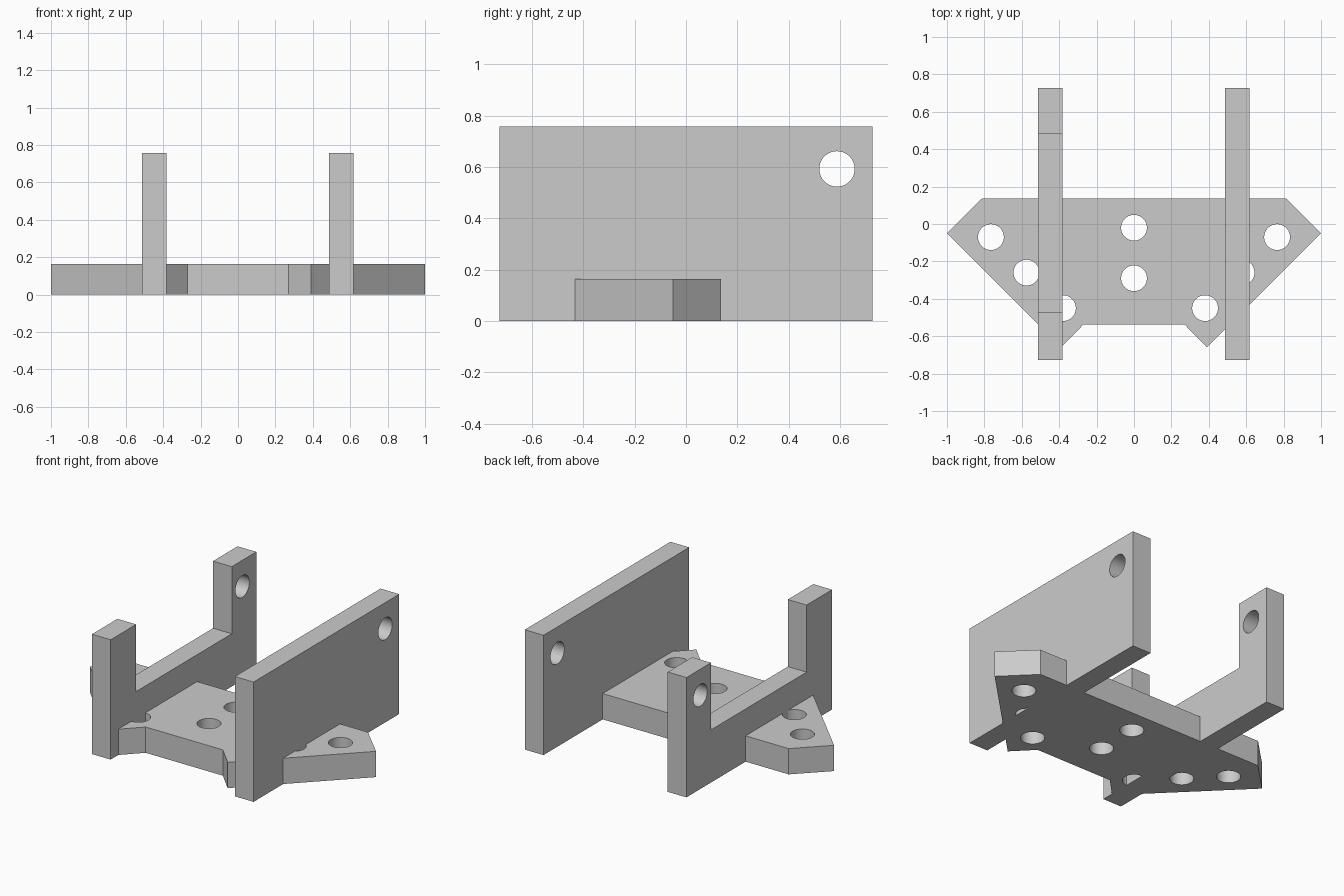
import bpy, bmesh, math
from mathutils import Matrix, Vector

cube = bpy.data.objects.get("Cube")
if cube:
    bpy.data.objects.remove(cube)

metal = bpy.data.materials.new("light_grey_metal")
metal.use_nodes = True
GREY = (0.6, 0.6, 0.6, 1)
metal.diffuse_color = GREY
metal.node_tree.nodes["Principled BSDF"].inputs["Base Color"].default_value = GREY

# Maps a profile drawn in (y, z) so that it extrudes along x
SIDEWAYS = Matrix(((0, 0, 1), (1, 0, 0), (0, 1, 0))).to_4x4()


def add_object(name, bm):
    bmesh.ops.recalc_face_normals(bm, faces=bm.faces)
    mesh = bpy.data.meshes.new(name)
    bm.to_mesh(mesh)
    bm.free()
    obj = bpy.data.objects.new(name, mesh)
    bpy.context.collection.objects.link(obj)
    obj.data.materials.append(metal)
    return obj


def drilled_slab(name, outline, holes, start, thickness, frame=Matrix()):
    """Extrude a flat outline and drill round holes (u, v, radius) through it."""
    bm = bmesh.new()
    face = bm.faces.new([bm.verts.new((u, v, start)) for u, v in outline])
    grown = bmesh.ops.extrude_face_region(bm, geom=[face])["geom"]
    bmesh.ops.translate(bm, vec=(0, 0, thickness),
                        verts=[g for g in grown if isinstance(g, bmesh.types.BMVert)])
    bm.transform(frame)
    slab = add_object(name, bm)

    # All drills live in one cutter
    bm = bmesh.new()
    for u, v, radius in holes:
        bmesh.ops.create_cone(bm, cap_ends=True, segments=64, radius1=radius, radius2=radius,
                              depth=thickness * 2,
                              matrix=Matrix.Translation((u, v, start + thickness / 2)))
    bm.transform(frame)
    drills = add_object(name + "_drills", bm)
    drills.hide_render = True

    cut = slab.modifiers.new("holes", 'BOOLEAN')
    cut.operation, cut.solver, cut.object = 'DIFFERENCE', 'EXACT', drills
    bpy.ops.object.select_all(action='DESELECT')
    bpy.context.view_layer.objects.active = slab
    slab.select_set(True)
    bpy.ops.object.modifier_apply(modifier=cut.name)
    bpy.data.objects.remove(drills)
    bpy.ops.object.shade_smooth_by_angle(angle=math.radians(30))
    return slab


# Base plate: half outline mirrored across x
half = [(0.27, -0.537), (0.39, -0.66), (1, -0.05), (0.813, 0.136)]
outline = half + [(-x, y) for x, y in reversed(half)]
R = 0.069
base_holes = [(0, -0.02, R), (0, -0.29, R)]
for side in (-1, 1):
    base_holes += [(side * x, y, R) for x, y in ((0.765, -0.07), (0.575, -0.26), (0.38, -0.45))]
drilled_slab("base_plate", outline, base_holes, 0, 0.163)

# Upright side plates, drawn in (y, z)
END, TOP, WIDTH = 0.727, 0.757, 0.131
pin_holes = [(-0.588, 0.592, R), (0.588, 0.592, R)]
corners = [(-END, 0), (END, 0), (END, TOP), (-END, TOP)]
drilled_slab("full_side_plate", corners, pin_holes + [(-0.21, 0.592, 0.136)],
             0.487, WIDTH, SIDEWAYS)

# Opposite plate has a wide notch between two posts
notch = [(0.482, TOP), (0.482, 0.333), (-0.473, 0.333), (-0.473, TOP)]
drilled_slab("notched_side_plate", corners[:3] + notch + corners[3:], pin_holes,
             -0.512, WIDTH, SIDEWAYS)
